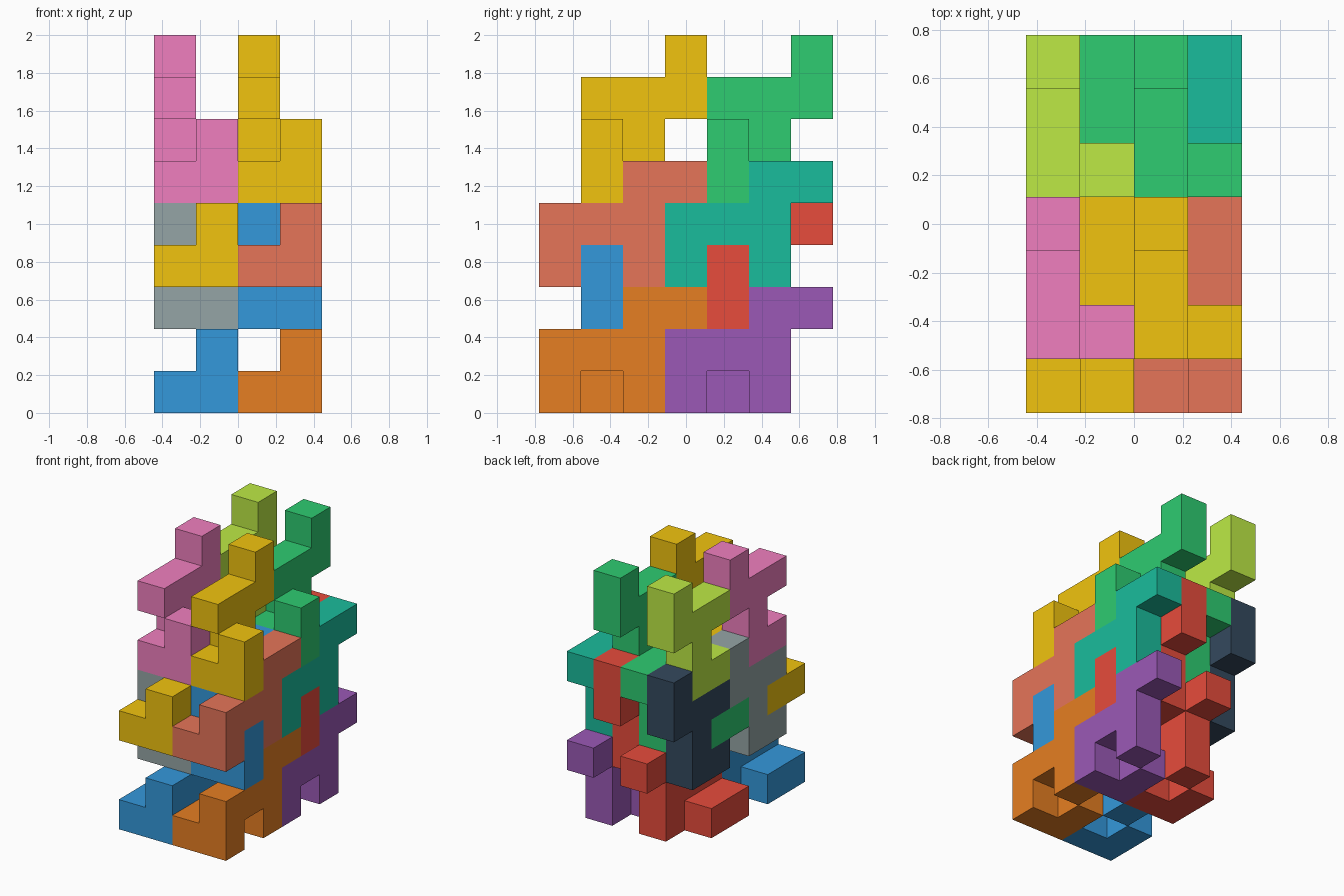
import bpy, bmesh
from mathutils import Vector

if "Cube" in bpy.data.objects:
    bpy.data.objects.remove(bpy.data.objects["Cube"])

U = 2 / 9                                  # size of one small cube
ORIGIN = Vector((-2 * U, -3.5 * U, 0))

# Nine-cube puzzle piece, and the same piece turned to interlock with it
FLAT = [(1, 0, 0), (1, 2, 0), (1, 0, 1), (1, 1, 1), (1, 2, 1),
        (1, 2, 2), (1, 3, 2), (0, 0, 0), (0, 1, 0)]
TURNED = [(1 - x, z + 1, y + 2) for x, y, z in FLAT]

COLOURS = {
    "blue": "3498db", "orange": "e67e22", "red": "e74c3c", "purple": "9b59b6",
    "yellow": "f1c40f", "salmon": "e67559", "green": "2ecc71", "teal": "1abc9c",
    "grey": "95a5a6", "navy": "34495e", "pink": "f07fbf", "lime": "bdea45",
}


def material(name):
    mat = bpy.data.materials.get(name)
    if mat is None:
        mat = bpy.data.materials.new(name)
        rgb = [int(COLOURS[name][i:i + 2], 16) / 255 for i in (0, 2, 4)]
        mat.diffuse_color = [((c + 0.055) / 1.055) ** 2.4 for c in rgb] + [1]
        mat.use_nodes = True
        mat.node_tree.nodes["Principled BSDF"].inputs["Base Color"].default_value = mat.diffuse_color
    return mat


def add_piece(name, cells, offset, colour):
    """Join cubes into one shell, leaving out the faces between them."""
    bm = bmesh.new()
    filled = set(cells)
    for cell in cells:
        centre = Vector(cell) + Vector((0.5, 0.5, 0.5))
        for axis in range(3):
            for side in (-1, 1):
                n = Vector((0, 0, 0))
                n[axis] = side
                if tuple(int(a + b) for a, b in zip(cell, n)) in filled:
                    continue
                u = Vector((0, 0, 0))
                u[(axis + 1) % 3] = 1
                v = n.cross(u)
                corners = [centre + (n + a * u + b * v) / 2
                           for a, b in ((-1, -1), (1, -1), (1, 1), (-1, 1))]
                bm.faces.new([bm.verts.new(ORIGIN + U * (c + Vector(offset)))
                              for c in corners])
    bmesh.ops.remove_doubles(bm, verts=bm.verts, dist=1e-4)
    bmesh.ops.dissolve_limit(bm, angle_limit=0.01, verts=bm.verts, edges=bm.edges)
    mesh = bpy.data.meshes.new(name)
    bm.to_mesh(mesh)
    bm.free()
    mesh.materials.append(material(colour))
    bpy.context.collection.objects.link(bpy.data.objects.new(name, mesh))


# Colours in order: front left, front right, back left, back right
LAYERS = [
    ("lower_flat_piece", FLAT, 0, ("blue", "orange", "red", "purple")),
    ("lower_turned_piece", TURNED, 0, ("grey", "blue", "navy", "red")),
    ("upper_flat_piece", FLAT, 3, ("yellow", "salmon", "green", "teal")),
    ("upper_turned_piece", TURNED, 3, ("pink", "yellow", "lime", "green")),
]
SPOTS = [("front_left", 0, 0), ("front_right", 2, 0),
         ("back_left", 0, 3), ("back_right", 2, 3)]

for layer, cells, dz, colours in LAYERS:
    for (spot, dx, dy), colour in zip(SPOTS, colours):
        add_piece(f"{layer}_{spot}", cells, (dx, dy, dz), colour)
